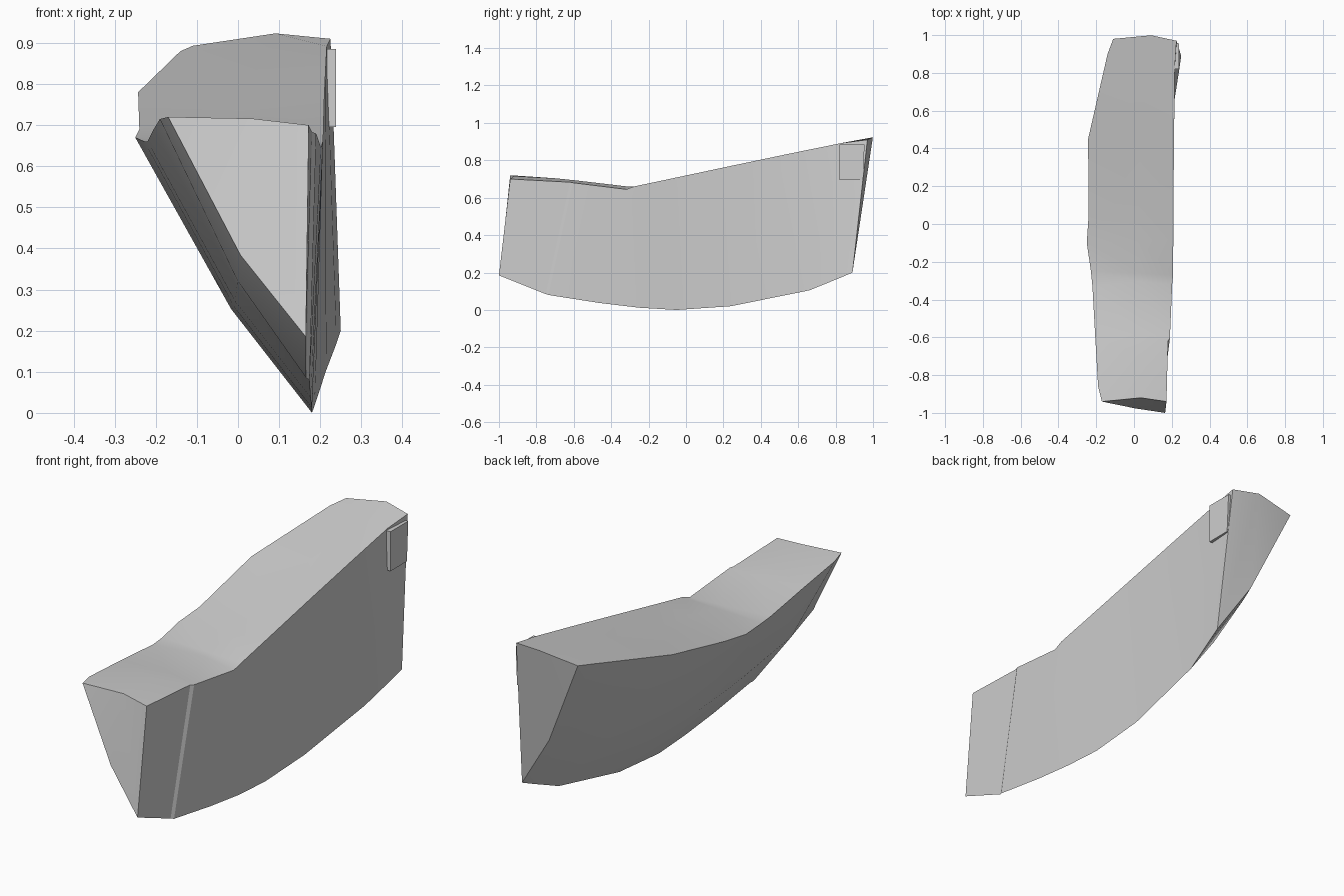
import bpy
import bmesh
import math
from mathutils import Vector

cube = bpy.data.objects.get("Cube")
if cube:
    bpy.data.objects.remove(cube, do_unlink=True)

# One plain grey for the whole fragment
grey = bpy.data.materials.new("stone_grey")
grey.use_nodes = True
colour = (0.62, 0.62, 0.62, 1)
grey.diffuse_color = colour
grey.node_tree.nodes["Principled BSDF"].inputs["Base Color"].default_value = colour


def finish_object(name, bm, smooth_angle):
    """Turn a bmesh into a shaded object with the shared material."""
    bmesh.ops.recalc_face_normals(bm, faces=bm.faces)
    mesh = bpy.data.meshes.new(name)
    bm.to_mesh(mesh)
    bm.free()
    mesh.materials.append(grey)
    obj = bpy.data.objects.new(name, mesh)
    bpy.context.collection.objects.link(obj)
    bpy.ops.object.select_all(action="DESELECT")
    bpy.context.view_layer.objects.active = obj
    obj.select_set(True)
    bpy.ops.object.shade_smooth_by_angle(angle=math.radians(smooth_angle))
    return obj


# Three long rails, front to back, that bound the wedge
keel_rail = [
    (.165, -1, .185), (.166, -.75, .085), (.174, -.735, .08),
    (.177, -.46, .037), (.18, -.25, .012), (.18, -.05, 0),
    (.187, .24, .02), (.215, .66, .105), (.24, .82, .17), (.25, .89, .2),
]
wall_rail = [
    (.172, -.94, .7), (.18, -.62, .683), (.19, -.605, .68),
    (.202, -.32, .645), (.207, -.27, .662), (.208, -.08, .702),
    (.21, .24, .77), (.213, .55, .835), (.216, .83, .892), (.225, .97, .91),
]
left_rail = [
    (-.17, -.94, .72), (-.19, -.86, .715), (-.205, -.6, .69),
    (-.22, -.33, .66), (-.228, -.25, .66), (-.25, -.1, .67),
    (-.24, .05, .69), (-.243, .45, .78), (-.14, .9, .88), (-.11, .98, .893),
]


def cross_section(index, keel, wall, left):
    """Five-sided section: the top and sloping side each get a middle point."""
    keel, wall, left = Vector(keel), Vector(wall), Vector(left)
    last = index == len(keel_rail) - 1
    crown = left.lerp(wall, .6)
    if last:
        crown += Vector((0, .025, .02))
    elif index <= 3:
        crown += Vector((0, .02, .008))
    belly = keel.lerp(left, .4) + Vector((-.025, 0, -.015))
    return [keel, wall, crown, left, belly]


# Main wedge body, lofted through the sections
bm = bmesh.new()
rings = []
for index, points in enumerate(zip(keel_rail, wall_rail, left_rail)):
    rings.append([bm.verts.new(p) for p in cross_section(index, *points)])

for near, far in zip(rings, rings[1:]):
    for side in range(len(near)):
        after = (side + 1) % len(near)
        bm.faces.new((near[side], near[after], far[after], far[side]))

# Creased end faces
for keel, wall, crown, left, belly in (rings[0], rings[-1]):
    bm.faces.new((keel, wall, crown, belly))
    bm.faces.new((crown, left, belly))
finish_object("wedge_body", bm, 20)

# Small raised plate at the rear top corner of the upright wall
bm = bmesh.new()
bmesh.ops.create_cube(bm, size=1)
for v in bm.verts:
    top, back, outer = v.co.z > 0, v.co.y > 0, v.co.x > 0
    v.co.z = .885 if top else .695
    v.co.y = (.955 if top else .945) if back else .82
    v.co.x = .238 if outer else .215
finish_object("corner_plate", bm, 20)
